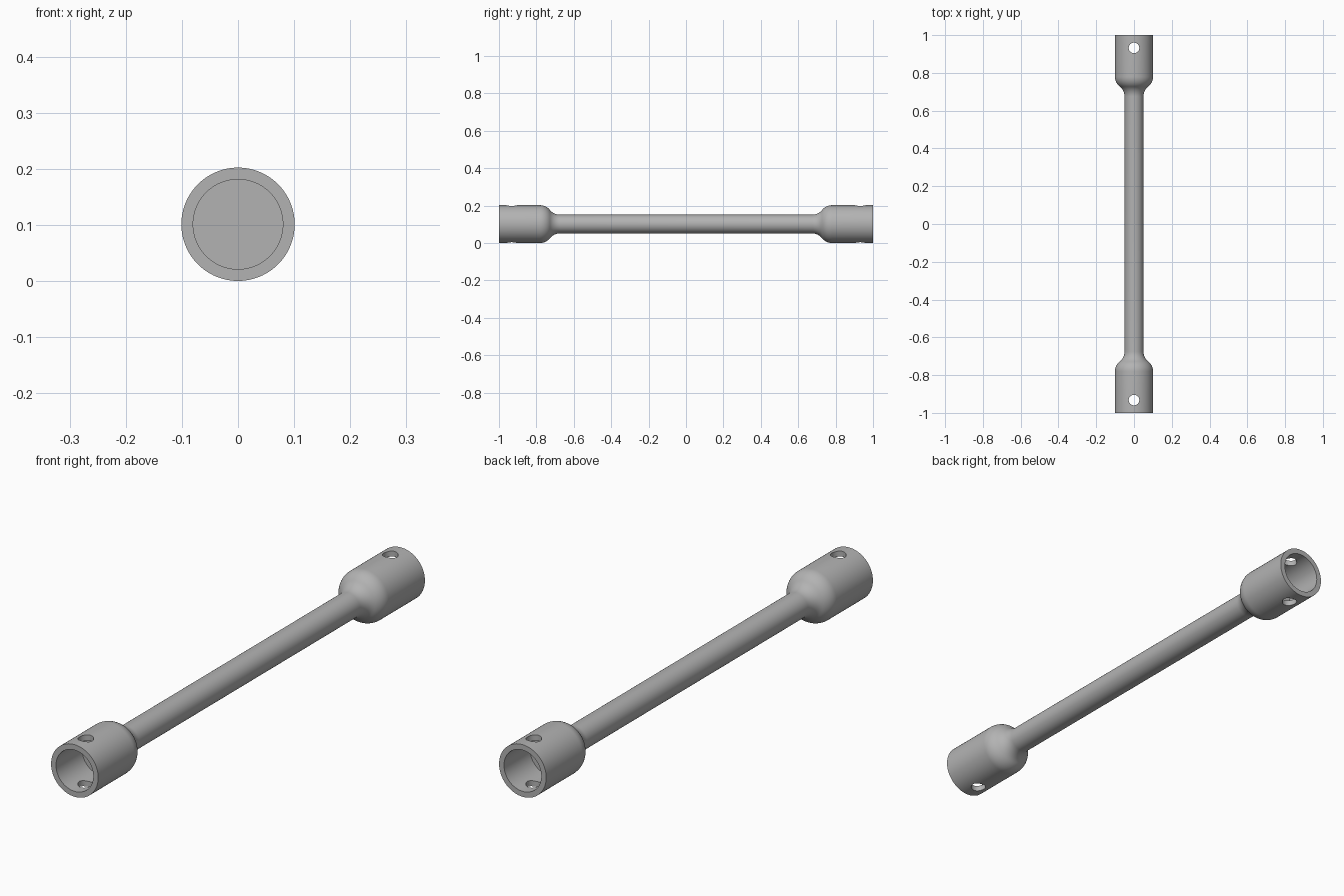
import bpy, bmesh, math
from mathutils import Matrix, Vector

cube = bpy.data.objects.get("Cube")
if cube:
    bpy.data.objects.remove(cube, do_unlink=True)

R, ROD, BORE = 0.101, 0.05, 0.08      # socket, rod and bore radii
SHOULDER, NECK, DEPTH = 0.78, 0.675, 0.16
SEGMENTS = 96

steel = bpy.data.materials.new("grey steel")
steel.use_nodes = True
colour = (0.45, 0.45, 0.45, 1)
steel.diffuse_color = colour
steel.node_tree.nodes["Principled BSDF"].inputs["Base Color"].default_value = colour


def make_object(name, bm):
    bmesh.ops.recalc_face_normals(bm, faces=bm.faces)
    mesh = bpy.data.meshes.new(name)
    bm.to_mesh(mesh)
    bm.free()
    mesh.materials.append(steel)
    ob = bpy.data.objects.new(name, mesh)
    bpy.context.collection.objects.link(ob)
    return ob


# Half profile (radius, y): bore floor, rim, socket, then two tangent arcs to the rod
half = [(0, 1 - DEPTH), (BORE, 1 - DEPTH), (BORE, 1), (R, 1)]
dy, dr = (SHOULDER - NECK) / 2, (R - ROD) / 2
angle = 2 * math.atan(dr / dy)
arc = dy / math.sin(angle)
steps = 10
for i in range(steps + 1):
    a = angle * i / steps
    half.append((R - arc * (1 - math.cos(a)), SHOULDER - arc * math.sin(a)))
for i in range(steps - 1, -1, -1):
    a = angle * i / steps
    half.append((ROD + arc * (1 - math.cos(a)), NECK + arc * math.sin(a)))
profile = half + [(r, -y) for r, y in reversed(half)]

# Revolve the profile about the long axis
bm = bmesh.new()
verts = [bm.verts.new((r, y, 0)) for r, y in profile]
edges = [bm.edges.new(pair) for pair in zip(verts, verts[1:])]
bmesh.ops.spin(bm, geom=verts + edges, cent=(0, 0, 0), axis=(0, 1, 0),
               angle=2 * math.pi, steps=SEGMENTS, use_duplicate=False)
bmesh.ops.remove_doubles(bm, verts=bm.verts, dist=1e-5)
bmesh.ops.translate(bm, verts=bm.verts, vec=Vector((0, 0, R)))
wrench = make_object("double_socket_wrench", bm)

# Cross holes through both sockets
bm = bmesh.new()
for side in (-1, 1):
    bmesh.ops.create_cone(bm, cap_ends=True, segments=48, radius1=0.028, radius2=0.028,
                          depth=0.4, matrix=Matrix.Translation((0, side * 0.932, R)))
cutter = make_object("cross_hole_cutter", bm)

bpy.context.view_layer.objects.active = wrench
wrench.select_set(True)
cut = wrench.modifiers.new("cross_holes", "BOOLEAN")
cut.operation = "DIFFERENCE"
cut.solver = "EXACT"
cut.object = cutter
bpy.ops.object.modifier_apply(modifier=cut.name)
bpy.data.objects.remove(cutter, do_unlink=True)

bpy.ops.object.shade_smooth_by_angle(angle=math.radians(30))
